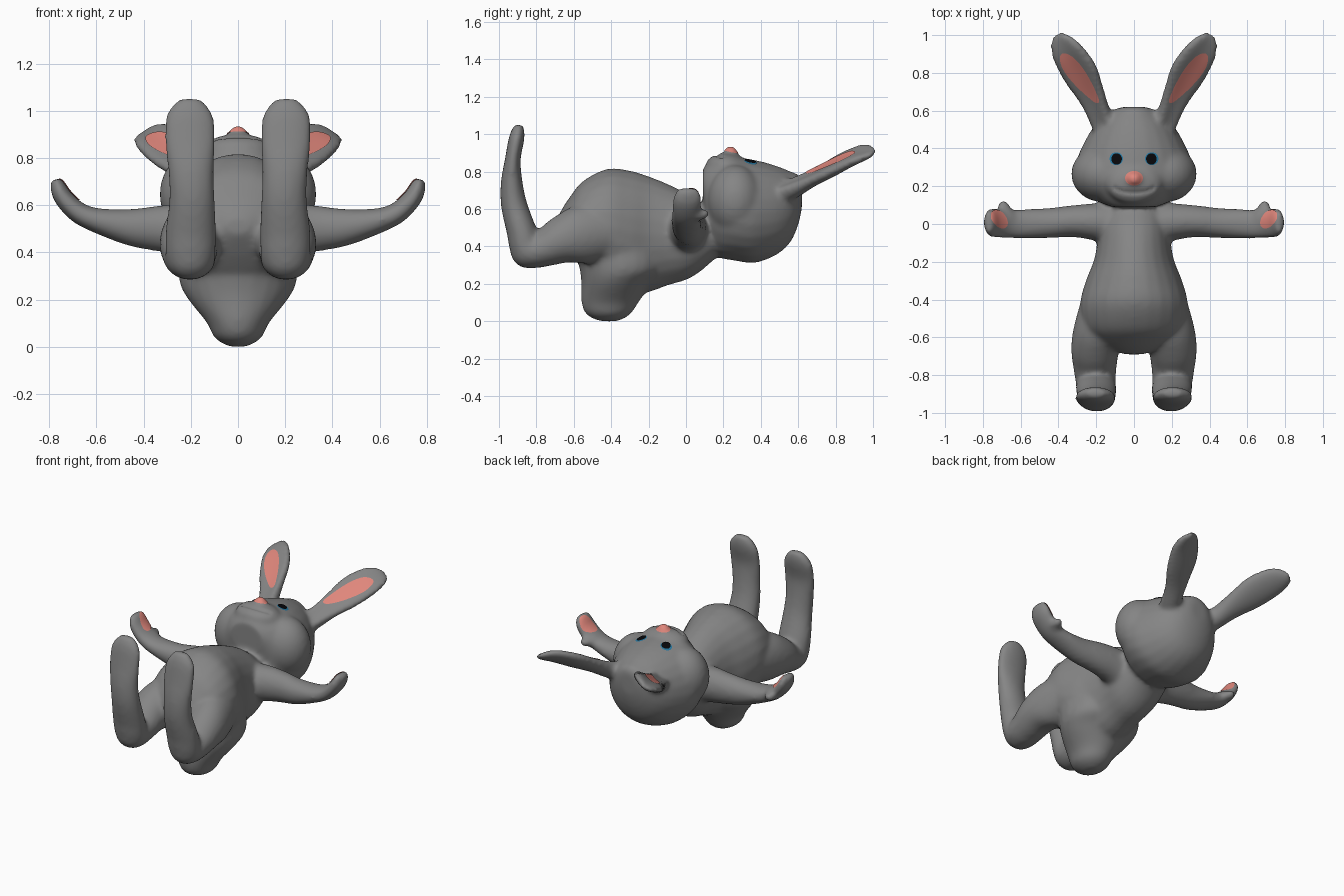
import bpy, bmesh, math
from mathutils import Vector, Matrix
from mathutils.bvhtree import BVHTree

if "Cube" in bpy.data.objects:
    bpy.data.objects.remove(bpy.data.objects["Cube"])

X, Y, Z = Vector((1, 0, 0)), Vector((0, 1, 0)), Vector((0, 0, 1))


def material(name, rgb):
    m = bpy.data.materials.new(name)
    m.use_nodes = True
    m.diffuse_color = (*rgb, 1)
    m.node_tree.nodes["Principled BSDF"].inputs["Base Color"].default_value = (*rgb, 1)
    return m


grey = material("grey fur", (0.235, 0.235, 0.235))
pink = material("pink skin", (0.74, 0.24, 0.2))
blue = material("blue eye rim", (0.02, 0.19, 0.36))
black = material("black eye", (0.002, 0.002, 0.003))


def spline(stations, steps=4):
    """Smooth the stations with a Catmull-Rom curve."""
    p = [Vector(s) for s in stations]
    p = [p[0]] + p + [p[-1]]
    out = []
    for a, b, c, d in zip(p, p[1:], p[2:], p[3:]):
        for k in range(steps):
            t = k / steps
            out.append(b + (c - a) * (t / 2) + (a * 2 - b * 5 + c * 4 - d) * (t * t / 2)
                       + (b * 3 - a - c * 3 + d) * (t ** 3 / 2))
    return out + [p[-1]]


def loft(bm, stations, wide=X, along=None, cup=0, sides=24):
    """Skin ellipses; a station is x, y, z, half width, half thickness."""
    st = spline(stations)
    centres = [Vector(s[:3]) for s in st]
    rings = []
    for i, (s, c) in enumerate(zip(st, centres)):
        tangent = along or (centres[min(i + 1, len(st) - 1)] - centres[max(i - 1, 0)]).normalized()
        thick = wide.cross(tangent).normalized()
        ring = []
        for k in range(sides):
            a = math.tau * k / sides
            h = math.sin(a)
            if h > 0:
                h *= 1 - cup * h * h
            ring.append(bm.verts.new(c + wide * (s[3] * math.cos(a)) + thick * (s[4] * h)))
        rings.append(ring)
    for r, q in zip(rings, rings[1:]):
        for k in range(sides):
            n = (k + 1) % sides
            bm.faces.new((r[k], r[n], q[n], q[k]))
    bm.faces.new(rings[0][::-1])
    bm.faces.new(rings[-1])


def ball(bm, centre, size):
    bmesh.ops.create_uvsphere(bm, u_segments=24, v_segments=16, radius=1,
                              matrix=Matrix.Translation(centre) @ Matrix.Diagonal((*size, 1)))


def along_y(rows):
    return [(0, y, (lo + hi) / 2, w, (hi - lo) / 2) for y, w, lo, hi in rows]


bm = bmesh.new()

# torso: y, half width, back, belly
loft(bm, along_y([(-.69, .05, .47, .54), (-.66, .13, .42, .6), (-.62, .2, .36, .66),
                  (-.55, .265, .28, .745), (-.42, .285, .2, .81), (-.3, .255, .14, .8),
                  (-.2, .215, .15, .77), (-.1, .195, .185, .73), (0, .19, .215, .68),
                  (.07, .175, .255, .63), (.14, .16, .315, .6), (.22, .14, .38, .57)]), along=Y)

# rump and tail: z, half width, y range
loft(bm, [(0, (lo + hi) / 2, z, w, (hi - lo) / 2) for z, w, lo, hi in
          [(-.006, .03, -.45, -.37), (.01, .07, -.5, -.33), (.04, .105, -.54, -.29),
           (.1, .135, -.56, -.25), (.2, .215, -.56, -.18), (.28, .25, -.57, -.1),
           (.42, .24, -.6, -.1)]], along=Z)

# head, muzzle and nose: y, half width, back, face
loft(bm, along_y([(.09, .12, .62, .81), (.12, .19, .42, .84), (.17, .25, .34, .865),
                  (.22, .29, .325, .875), (.28, .31, .315, .87), (.35, .3, .305, .86),
                  (.42, .27, .32, .845), (.5, .225, .36, .82), (.56, .175, .42, .795),
                  (.6, .12, .51, .78), (.62, .06, .6, .75)]), along=Y)
ball(bm, (0, .215, .83), (.15, .11, .065))
ball(bm, (0, .24, .89), (.04, .035, .04))

for side in (1, -1):
    # cheek
    ball(bm, (side * .165, .265, .64), (.168, .15, .19))
    # leg and upturned foot
    loft(bm, [(side * x, y, z, w, t) for x, y, z, w, t in
              [(.15, -.4, .48, .13, .15), (.185, -.55, .46, .135, .16), (.205, -.66, .43, .128, .13),
               (.207, -.76, .385, .115, .1), (.202, -.845, .375, .107, .09), (.2, -.88, .48, .108, .08),
               (.195, -.92, .62, .097, .07), (.2, -.932, .74, .097, .058), (.203, -.926, .86, .108, .042),
               (.205, -.908, .96, .105, .042), (.205, -.898, 1.01, .08, .036),
               (.205, -.893, 1.045, .045, .022)]])
    ball(bm, (side * .202, -.845, .375), (.105, .095, .098))
    # arm, hand and thumb
    loft(bm, [(side * x, y, z, w, t) for x, y, z, w, t in
              [(.08, 0, .47, .12, .13), (.2, .01, .49, .1, .115), (.32, .015, .495, .085, .1),
               (.45, .005, .5, .08, .08), (.6, 0, .53, .078, .053), (.68, 0, .565, .077, .045),
               (.74, .005, .625, .079, .04), (.762, .008, .67, .072, .034), (.772, .01, .705, .05, .022)]],
         wide=Y)
    loft(bm, [(side * .67, .03, .565, .05, .04), (side * .685, .08, .565, .04, .03),
              (side * .695, .125, .57, .018, .016)])
    # ear, turned outward
    loft(bm, [(side * x, y, z, w, t) for x, y, z, w, t in
              [(.14, .48, .68, .07, .08), (.185, .58, .72, .07, .065), (.225, .68, .77, .085, .05),
               (.283, .795, .83, .11, .048), (.35, .9, .88, .1, .042), (.39, .965, .895, .07, .033),
               (.408, 1.005, .895, .03, .02)]],
         wide=Vector((.86, -.5 * side, -.6 * side)).normalized(), cup=.6)

bmesh.ops.recalc_face_normals(bm, faces=bm.faces)
mesh = bpy.data.meshes.new("body")
bm.to_mesh(mesh)
bm.free()
body = bpy.data.objects.new("body", mesh)
bpy.context.collection.objects.link(body)

# fuse the parts into one soft skin
fuse = body.modifiers.new("fuse", "REMESH")
fuse.mode = "VOXEL"
fuse.voxel_size = 0.013
soften = body.modifiers.new("soften", "SMOOTH")
soften.factor = 0.5
soften.iterations = 12
skin = bpy.data.meshes.new_from_object(body.evaluated_get(bpy.context.evaluated_depsgraph_get()))
body.modifiers.clear()
body.data = skin
skin.materials.clear()
skin.materials.append(grey)

# set on the ground, then press in the smiling mouth
floor = min(v.co.z for v in skin.vertices)
for v in skin.vertices:
    v.co.z -= floor
    x, y, z = v.co
    if z > .75 and abs(x) < .11:
        gap = abs(y - (.165 + 2.2 * x * x))
        v.co.z -= .009 * max(0, 1 - gap / .018)
skin.shade_smooth()
tree = BVHTree.FromPolygons([v.co for v in skin.vertices], [p.vertices[:] for p in skin.polygons])


def patch(name, mat, centre, size, turn=0, lift=.004, taper=0):
    """Thin oval plate draped over the skin from above."""
    pm = bmesh.new()
    bmesh.ops.create_grid(pm, x_segments=16, y_segments=16, size=1)
    for v in pm.verts:
        u, w = v.co.x, v.co.y
        disc = Vector((u * math.sqrt(1 - w * w / 2) * size[0],
                       w * math.sqrt(1 - u * u / 2) * size[1] * (1 + taper * u), 0))
        disc.rotate(Matrix.Rotation(turn, 3, "Z"))
        start = Vector((centre[0], centre[1], 2)) + disc
        hit, normal, _, _ = tree.ray_cast(start, -Z)
        v.co = hit + normal * lift
    me = bpy.data.meshes.new(name)
    pm.to_mesh(me)
    pm.free()
    me.materials.append(mat)
    me.shade_smooth()
    bpy.context.collection.objects.link(bpy.data.objects.new(name, me))


# painted details
patch("nose_tip", pink, (0, .242), (.045, .036))
for side, label in ((1, "left"), (-1, "right")):
    outward = math.radians(90 - 37 * side)
    patch(label + "_eye_rim", blue, (side * .093, .345), (.035, .034), lift=.003)
    patch(label + "_eye", black, (side * .09, .343), (.027, .03), lift=.007)
    patch(label + "_inner_ear", pink, (side * .285, .772), (.162, .043), outward, taper=.25)
    patch(label + "_palm", pink, (side * .715, .025), (.055, .036), side * math.radians(50))
